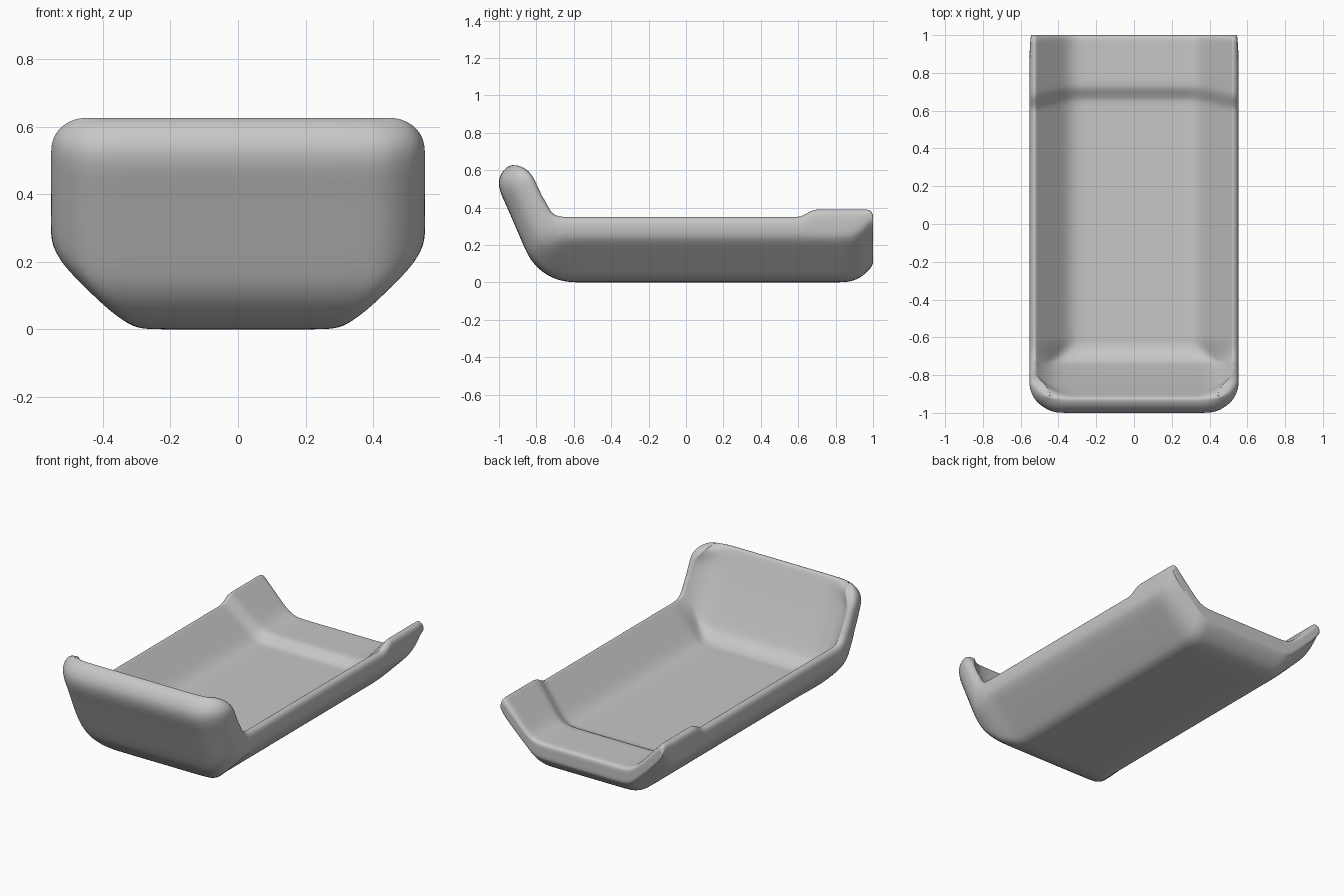
import bpy
import bmesh
from math import sin, cos, radians
from mathutils import Vector

default_cube = bpy.data.objects.get("Cube")
if default_cube:
    bpy.data.objects.remove(default_cube, do_unlink=True)

# One grey plastic for the whole tray
grey = bpy.data.materials.new("grey_plastic")
grey.use_nodes = True
colour = (0.57, 0.57, 0.57, 1)
grey.diffuse_color = colour
grey.node_tree.nodes["Principled BSDF"].inputs["Base Color"].default_value = colour


def mix(a, b, t):
    return a + (b - a) * t


def half_section(points, base, rim):
    """Turn (x, height) pairs into (x, fraction between base and rim)."""
    return [Vector((x, (h - base) / (rim - base))) for x, h in points]


# Half cross-sections, from the middle out to the rim
hull = [(.16, 0), (.26, 0), (.295, .004), (.328, .017), (.357, .041), (.48, .164),
        (.52, .204), (.542, .233), (.553, .263)]
edge_fillet = [(.555, .31), (.546, .341), (.525, .35)]
step = .04
raised_fillet = [(x, h + step) for x, h in edge_fillet]
outer_floor = half_section(hull + edge_fillet, 0, .35)
outer_raised = half_section(hull + raised_fillet, 0, .35 + step)
outer_wall = half_section([(.25, 0), (.38, 0), (.42, .004), (.455, .015), (.485, .033), (.512, .055),
                           (.533, .08), (.547, .11), (.554, .14), (.554, .165), (.543, .185), (.525, .19)], 0, .19)
outer_back = half_section([(.16, .1), (.27, .1), (.305, .105), (.342, .125), (.38, .163), (.475, .262),
                           (.512, .305), (.533, .335), (.544, .355), (.546, .37), (.54, .383), (.53, .39)], .1, .39)
inner_floor = half_section([(.14, .15), (.235, .15), (.27, .151), (.30, .154), (.325, .162), (.35, .176),
                            (.378, .199), (.42, .243), (.46, .286), (.49, .318), (.507, .336), (.52, .35)], .15, .35)
inner_wall = half_section([(.25, 0), (.34, 0), (.37, .002), (.398, .005), (.422, .01), (.443, .017),
                           (.462, .026), (.478, .035), (.492, .044), (.503, .052), (.512, .059), (.52, .065)], 0, .065)

# Stations along the tray: outer, inner and rim points in the (y, z) plane
stations = []


def station(outer, inner, rim, wall=0, back=0, raised=0, width=1, hollow=1, tip=0):
    stations.append((Vector(outer), Vector(inner), Vector(rim), wall, back, raised, width, hollow, tip))


# Back lip, its underside curving up to the open end
for y, lift, floor, top in [(1, .1, .172, .358), (.993, .085, .186, .38), (.975, .062, .19, .39),
                            (.945, .035, .19, .39), (.91, .014, .19, .39), (.87, .003, .19, .39),
                            (.83, 0, .19, .39)]:
    station((y, lift), (y, floor), (y, top), back=lift / .1, raised=1)

# Step down from the raised back to the long floor
for y, drop in [(.74, 0), (.70, 0), (.675, .1), (.65, .45), (.62, .9), (.595, 1), (.56, 1)]:
    rise = step * (1 - drop)
    station((y, 0), (y + .045, .15 + rise), (y, .35 + rise), raised=1 - drop)
for y in (.45, .2, -.1, -.4, -.55):
    station((y, 0), (y, .15), (y, .35))

# Bend from floor into the leaning front wall
rims = [(-.61, .35), (-.645, .35), (-.675, .352), (-.70, .36), (-.72, .377), (-.735, .40), (-.746, .425)]
last = len(rims) - 1
lean = radians(66.5)
centre = Vector((-.6, .28))
for i, rim in enumerate(rims):
    t = i / last
    ray = Vector((-sin(lean * t), -cos(lean * t)))
    station(centre + ray * .28, centre + ray * mix(.13, .155, t), rim, wall=t * t * (3 - 2 * t))

# Front wall and its rounded top edge
station((-.92, .317), (-.80, .345), (-.765, .452), 1)
station((-.96, .41), (-.84, .438), (-.778, .48), 1)
station((-.988, .468), (-.862, .49), (-.791, .507), 1)
station((-1.003, .52), (-.88, .535), (-.806, .54), 1, hollow=.99)
station((-.998, .563), (-.893, .567), (-.821, .568), 1, width=.99, hollow=.96)
station((-.975, .602), (-.906, .598), (-.845, .6), 1, width=.95, hollow=.91, tip=.1)
station((-.947, .623), (-.915, .618), (-.882, .62), 1, width=.885, hollow=.86, tip=.4)
station((-.924, .629), (-.924, .629), (-.924, .629), 1, width=.81, hollow=.81, tip=1)


def half_points(base, rim, section, width):
    """Place a half section in space, starting on the centre line."""
    points = [Vector((0, base.x, base.y))]
    for x, f in section:
        p = base.lerp(rim, f)
        points.append(Vector((x * width, p.x, p.y)))
    return points


def mirrored(points):
    left = [Vector((-p.x, p.y, p.z)) for p in reversed(points[1:])]
    return left + points


def ring(outer, inner, rim, wall, back, raised, width, hollow, tip):
    outside, inside = [], []
    for of, orr, ow, ob, nf, nw in zip(outer_floor, outer_raised, outer_wall, outer_back,
                                       inner_floor, inner_wall):
        o = of.lerp(orr, raised).lerp(ow, wall).lerp(ob, back)
        outside.append(o)
        inside.append(nf.lerp(nw, wall).lerp(o, tip))
    below = mirrored(half_points(outer, rim, outside, width))
    above = mirrored(half_points(inner, rim, inside, hollow))
    return below + above[::-1]


# Skin the rings into one closed shell
bm = bmesh.new()
rings = [[bm.verts.new(p) for p in ring(*s)] for s in stations]
count = len(rings[0])
for a, b in zip(rings, rings[1:]):
    for i in range(count):
        j = (i + 1) % count
        bm.faces.new((a[i], a[j], b[j], b[i]))
end = rings[0]
for i in range(count // 2 - 1):
    bm.faces.new((end[i], end[count - 1 - i], end[count - 2 - i], end[i + 1]))

# Hold the back end crisp under subdivision
crease = bm.edges.layers.float.new("crease_edge")
end_set = set(end)
for edge in bm.edges:
    if all(v in end_set for v in edge.verts):
        if any(len(set(f.verts) & end_set) == 2 for f in edge.link_faces):
            edge[crease] = 0.9
bmesh.ops.remove_doubles(bm, verts=bm.verts, dist=0.0005)
bmesh.ops.recalc_face_normals(bm, faces=bm.faces)

mesh = bpy.data.meshes.new("tray_shell")
bm.to_mesh(mesh)
bm.free()
mesh.materials.append(grey)
tray = bpy.data.objects.new("tray_shell", mesh)
bpy.context.collection.objects.link(tray)

smooth = tray.modifiers.new("smooth_surface", "SUBSURF")
smooth.levels = smooth.render_levels = 2
for polygon in mesh.polygons:
    polygon.use_smooth = True
